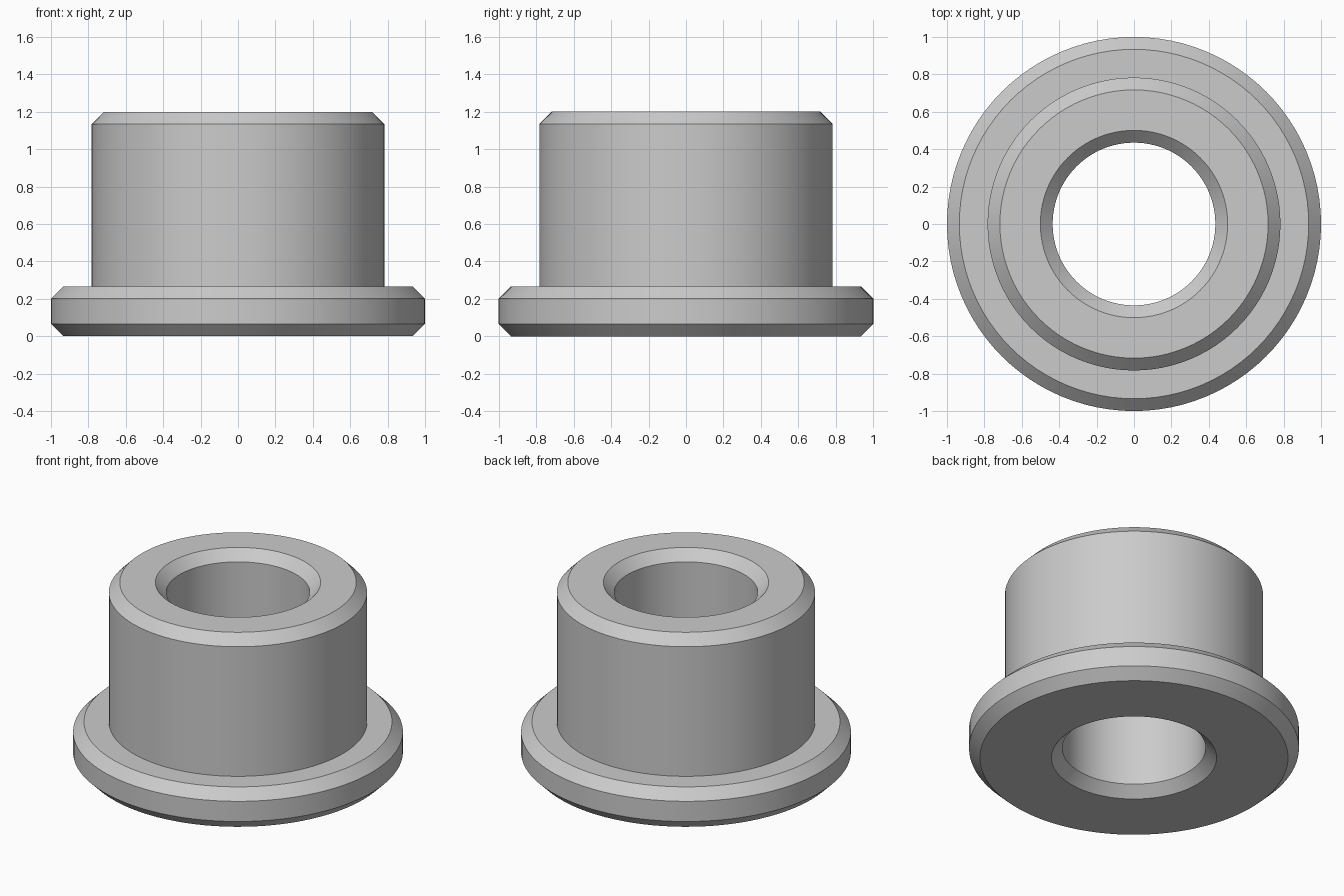
import bpy
import bmesh
import math

cube = bpy.data.objects.get("Cube")
if cube:
    bpy.data.objects.remove(cube, do_unlink=True)

# Main dimensions
SEGMENTS = 96
FLANGE_R, BODY_R, BORE_R = 1.0, 0.783, 0.435
FLANGE_H, HEIGHT = 0.267, 1.2
C = 0.066  # chamfer width

# Grey metal
metal = bpy.data.materials.new("grey metal")
metal.use_nodes = True
grey = (0.6, 0.6, 0.6, 1)
metal.diffuse_color = grey
metal.node_tree.nodes["Principled BSDF"].inputs["Base Color"].default_value = grey

# Closed cross-section (radius, height) of the flanged sleeve
profile = [
    (BORE_R + C, 0), (FLANGE_R - C, 0),
    (FLANGE_R, C), (FLANGE_R, FLANGE_H - C),
    (FLANGE_R - C, FLANGE_H), (BODY_R, FLANGE_H),
    (BODY_R, HEIGHT - C), (BODY_R - C, HEIGHT),
    (BORE_R + C, HEIGHT), (BORE_R, HEIGHT - C),
    (BORE_R, C),
]

# Revolve the section around z
bm = bmesh.new()
verts = [bm.verts.new((r, 0, z)) for r, z in profile]
edges = [bm.edges.new((v, verts[(i + 1) % len(verts)])) for i, v in enumerate(verts)]
bmesh.ops.spin(bm, geom=verts + edges, cent=(0, 0, 0), axis=(0, 0, 1),
               angle=math.tau, steps=SEGMENTS)
bmesh.ops.remove_doubles(bm, verts=bm.verts[:], dist=0.0005)
bmesh.ops.recalc_face_normals(bm, faces=bm.faces[:])
mesh = bpy.data.meshes.new("flanged_bushing")
bm.to_mesh(mesh)
bm.free()
mesh.materials.append(metal)

bushing = bpy.data.objects.new("flanged_bushing", mesh)
bpy.context.collection.objects.link(bushing)

# Smooth round walls, crisp chamfer edges
bpy.ops.object.select_all(action="DESELECT")
bushing.select_set(True)
bpy.context.view_layer.objects.active = bushing
bpy.ops.object.shade_smooth_by_angle(angle=math.radians(30))
